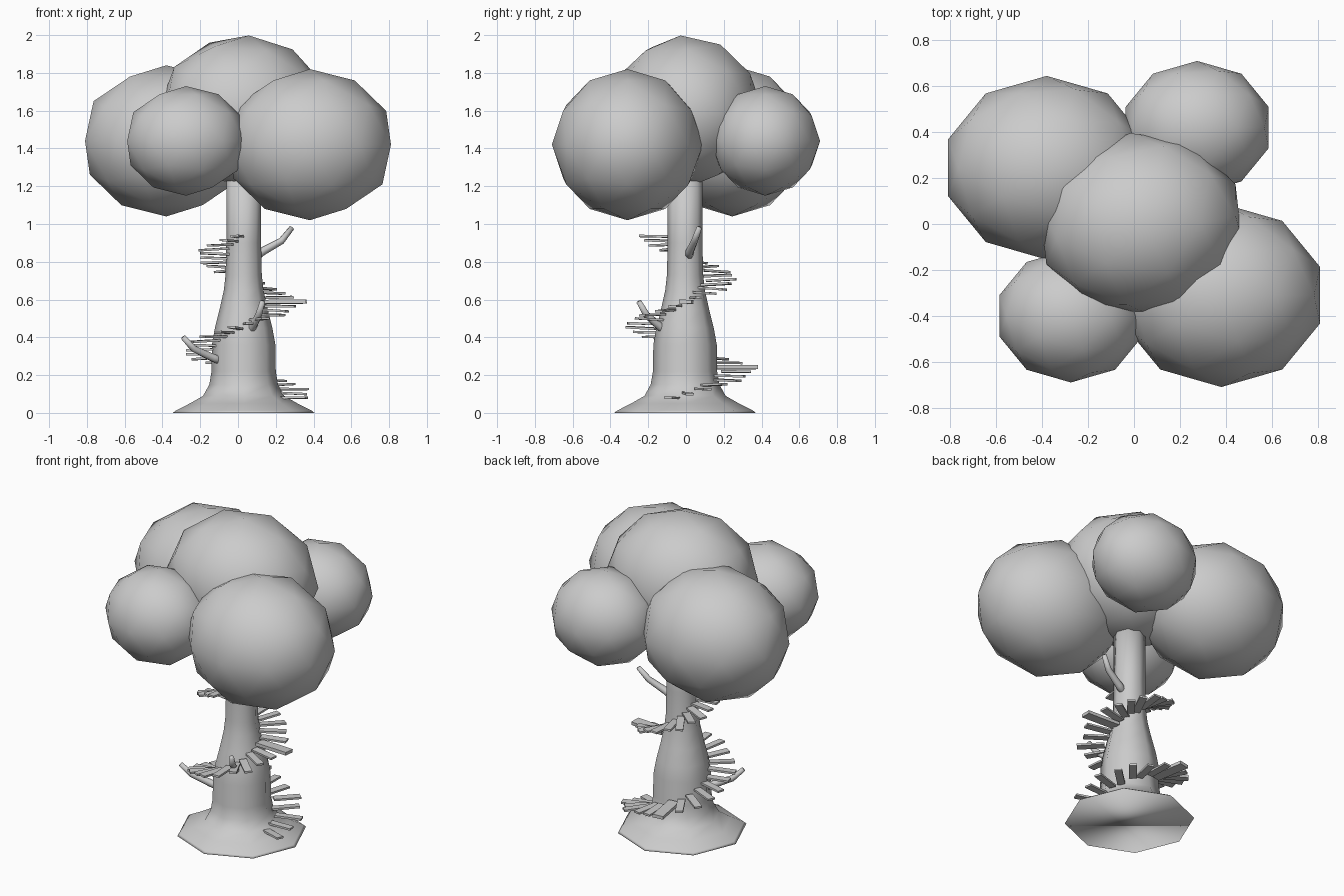
import bpy, bmesh, math, random
from mathutils import Vector, Matrix

random.seed(4)
cube = bpy.data.objects.get("Cube")
if cube:
    bpy.data.objects.remove(cube, do_unlink=True)

grey = bpy.data.materials.new("plain_grey")
grey.use_nodes = True
grey.diffuse_color = (0.6, 0.6, 0.6, 1)
grey.node_tree.nodes["Principled BSDF"].inputs["Base Color"].default_value = (0.6, 0.6, 0.6, 1)

AXIS = Vector((0.03, -0.005, 0))  # centre line of the trunk


def finish(name, bm, smooth):
    bmesh.ops.recalc_face_normals(bm, faces=bm.faces)
    for f in bm.faces:
        f.smooth = smooth
    mesh = bpy.data.meshes.new(name)
    bm.to_mesh(mesh)
    bm.free()
    mesh.materials.append(grey)
    obj = bpy.data.objects.new(name, mesh)
    bpy.context.collection.objects.link(obj)
    return obj


def tube(name, rings, sides):
    """Loft circles given as (centre, direction, radius) and cap the ends."""
    bm = bmesh.new()
    loops = []
    for centre, direction, radius in rings:
        turn = Vector((0, 0, 1)).rotation_difference(direction)
        loops.append([bm.verts.new(centre + turn @ Vector((
            radius * math.cos(math.tau * k / sides),
            radius * math.sin(math.tau * k / sides), 0))) for k in range(sides)])
    for low, high in zip(loops, loops[1:]):
        for k in range(sides):
            n = (k + 1) % sides
            bm.faces.new((low[k], low[n], high[n], high[k]))
    bm.faces.new(loops[0])
    bm.faces.new(loops[-1])
    return finish(name, bm, True)


# Leaf clumps: faceted balls, a little wider along x
def clump(name, centre, size, tilt=(0, 0, 0)):
    bm = bmesh.new()
    bmesh.ops.create_icosphere(bm, subdivisions=2, radius=size)
    obj = finish(name, bm, True)
    obj.location = centre
    obj.scale = (1.13, 1, 1)
    obj.rotation_euler = tilt


clump("leaves_top", (0.03, 0, 1.6), 0.4, (0.08, 0.06, 0.12))
clump("leaves_front_left", (0.38, -0.31, 1.42), 0.4)
clump("leaves_back_right", (-0.38, 0.245, 1.44), 0.4)
clump("leaves_front_right", (-0.275, -0.4, 1.44), 0.29)
clump("leaves_back_left", (0.275, 0.42, 1.44), 0.29)

# Trunk with a flared foot
profile = [(0, 0.375), (0.012, 0.36), (0.05, 0.285), (0.09, 0.215), (0.15, 0.182),
           (0.22, 0.17), (0.36, 0.168), (0.45, 0.152), (0.55, 0.127),
           (0.65, 0.105), (0.73, 0.096), (0.9, 0.092), (1.3, 0.092)]
up = Vector((0, 0, 1))
tube("trunk", [(AXIS + up * z, up, r) for z, r in profile], 8)

# Bent bare branches
branches = {
    "branch_right": [(-0.06, -0.05, 0.27), (-0.13, -0.08, 0.29), (-0.235, -0.13, 0.34), (-0.29, -0.16, 0.4)],
    "branch_front": [(0.05, -0.08, 0.42), (0.075, -0.13, 0.45), (0.11, -0.21, 0.52), (0.13, -0.25, 0.59)],
    "branch_left": [(0.08, 0.01, 0.82), (0.13, 0.02, 0.855), (0.23, 0.045, 0.91), (0.285, 0.07, 0.98)],
}
for name, points in branches.items():
    pts = [Vector(p) for p in points]
    rings = []
    for i, p in enumerate(pts):
        along = pts[min(i + 1, 3)] - pts[max(i - 1, 0)]
        rings.append((p, along.normalized(), 0.026 - 0.004 * i))
    tube(name, rings, 8)

# Spiral stair of loose planks around the trunk
STEPS = 38
for i in range(STEPS):
    t = i / (STEPS - 1)
    z = 0.08 + 0.855 * t
    angle = math.radians(-14 + 632 * t)
    big = i in (7, 22)
    outer = 0.355 - 0.125 * t + random.uniform(-0.02, 0.02) + (0.06 if big else 0)
    length = 0.16 + (0.06 if big else 0)
    width = 0.065 if big else 0.045
    thick = 0.02 if big else 0.012
    bm = bmesh.new()
    bmesh.ops.create_cube(bm, size=1, matrix=Matrix.Diagonal((length, width, thick, 1)))
    step = finish("stair_plank_%02d" % (i + 1), bm, False)
    reach = outer - length / 2
    step.location = AXIS + Vector((reach * math.cos(angle), reach * math.sin(angle), z))
    step.rotation_euler = (random.uniform(-0.06, 0.06), random.uniform(-0.06, 0.06),
                           angle + random.uniform(-0.12, 0.12))
